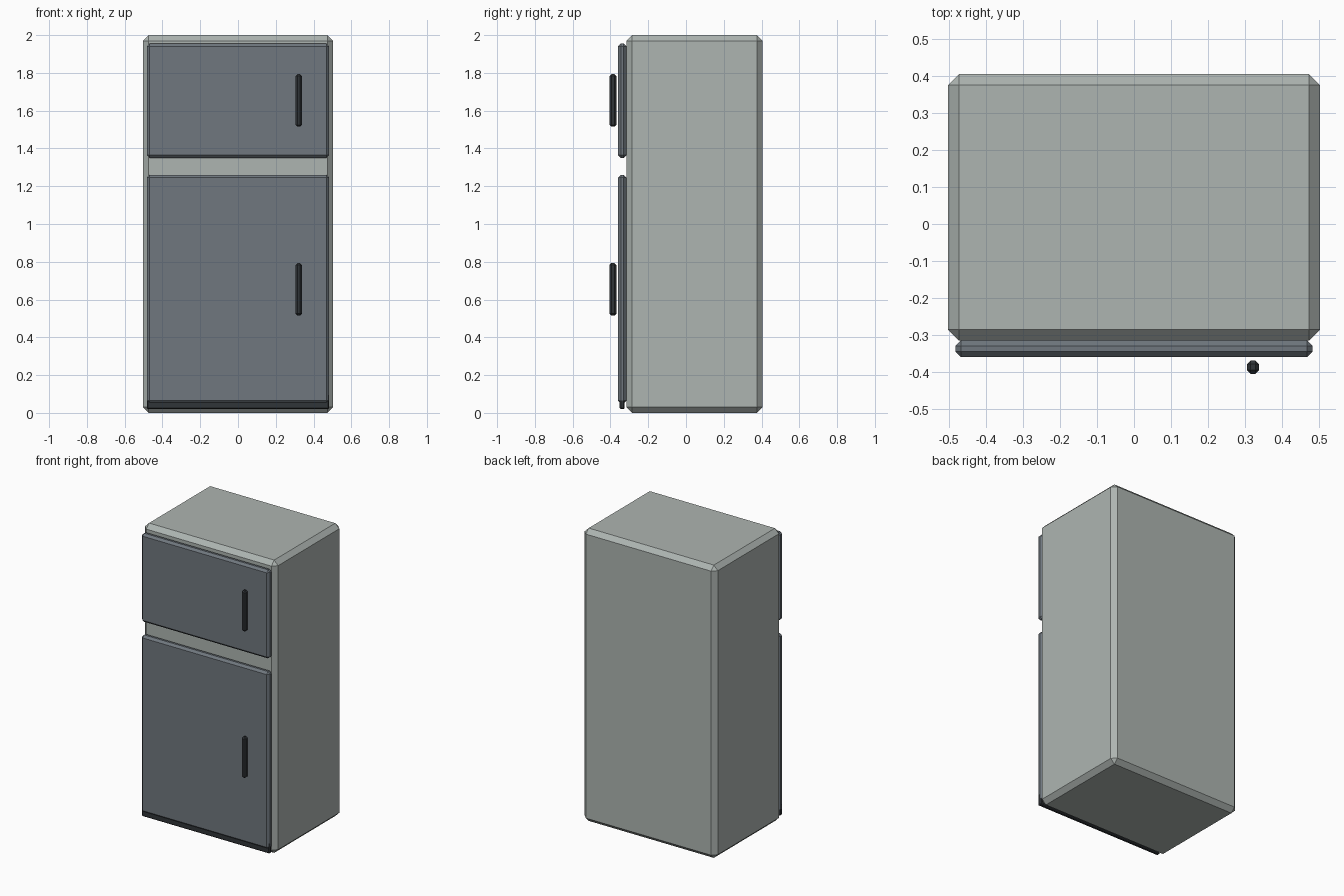
import bpy, bmesh

if "Cube" in bpy.data.objects:
    bpy.data.objects.remove(bpy.data.objects["Cube"])


def material(name, color):
    m = bpy.data.materials.new(name)
    m.diffuse_color = (*color, 1)
    m.use_nodes = True
    m.node_tree.nodes["Principled BSDF"].inputs["Base Color"].default_value = m.diffuse_color
    return m


body_grey = material("light_grey", (0.42, 0.46, 0.44))
door_grey = material("slate_grey", (0.16, 0.185, 0.21))
trim_dark = material("dark_trim", (0.03, 0.035, 0.04))


def box(name, x, y, z, bevel, mat):
    """Chamfered box from (min, max) ranges on each axis."""
    bm = bmesh.new()
    bmesh.ops.create_cube(bm, size=1)
    for v in bm.verts:
        for i, (lo, hi) in enumerate((x, y, z)):
            v.co[i] = lo if v.co[i] < 0 else hi
    bmesh.ops.bevel(bm, geom=bm.edges[:], offset=bevel, segments=1,
                    affect='EDGES', profile=0.5)
    mesh = bpy.data.meshes.new(name)
    bm.to_mesh(mesh)
    bm.free()
    mesh.materials.append(mat)
    obj = bpy.data.objects.new(name, mesh)
    bpy.context.collection.objects.link(obj)
    return obj


# Cabinet
box("cabinet", (-0.503, 0.503), (-0.315, 0.405), (0, 2), 0.03, body_grey)

# Doors and their handles
for label, door_z, handle_z in (("freezer", (1.35, 1.955), (1.515, 1.793)),
                                ("fridge", (0.05, 1.26), (0.515, 0.793))):
    box(label + "_door", (-0.483, 0.483), (-0.36, -0.315), door_z, 0.015, door_grey)
    box(label + "_handle", (0.305, 0.338), (-0.405, -0.369), handle_z, 0.01, trim_dark)

# Kick plate running behind the bottom of the lower door
box("kick_plate", (-0.483, 0.483), (-0.351, -0.325), (0.02, 0.1), 0.006, trim_dark)
